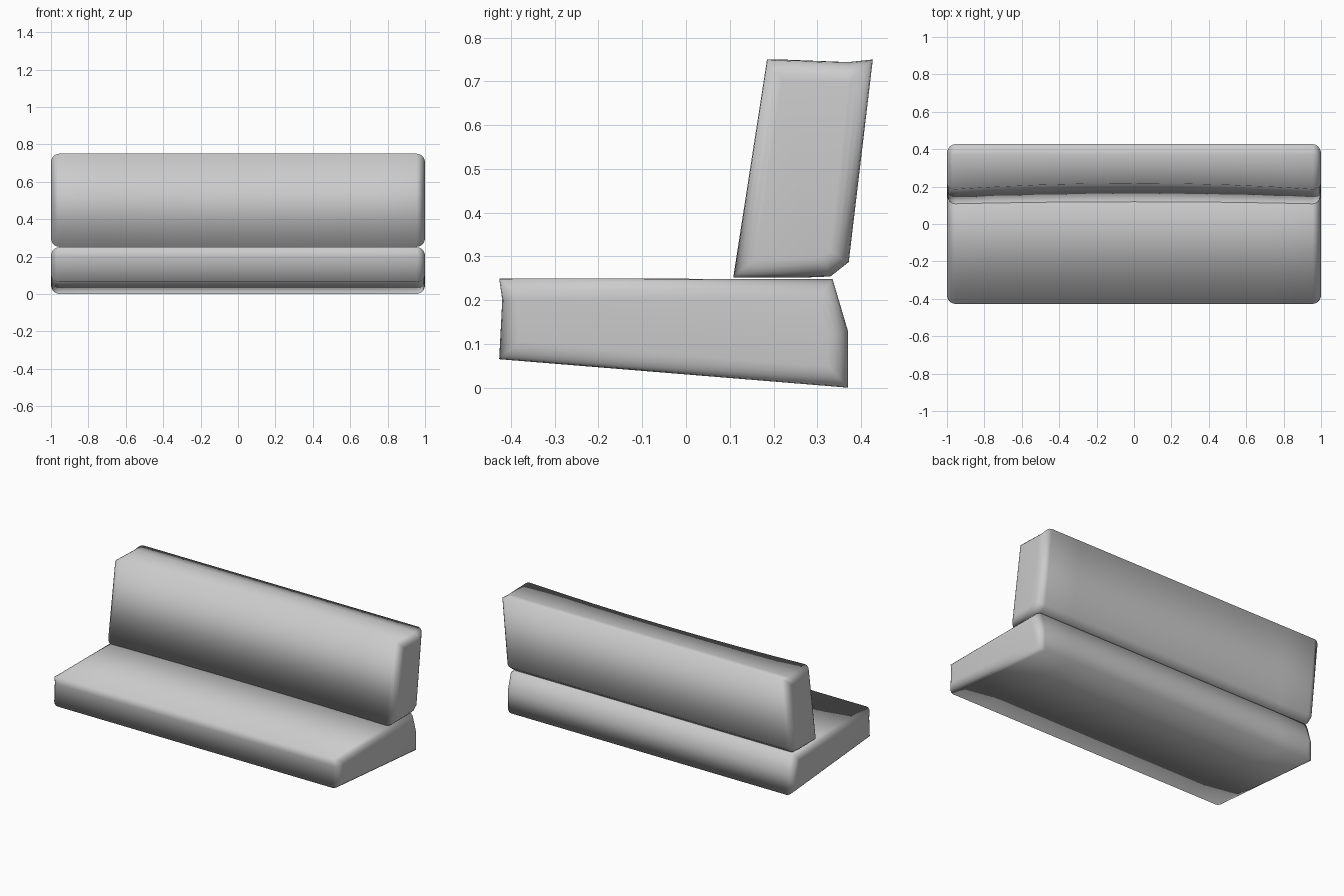
import bpy, bmesh, math
from mathutils import Vector

if "Cube" in bpy.data.objects:
    bpy.data.objects.remove(bpy.data.objects["Cube"])

R = 0.045  # rounding radius at the two ends


def inset(points, d):
    """Move every side of a counter-clockwise outline inward by d."""
    pts = [Vector(p) for p in points]
    out = []
    for i, p in enumerate(pts):
        a = (p - pts[i - 1]).normalized()
        b = (pts[(i + 1) % len(pts)] - p).normalized()
        na, nb = Vector((-a.y, a.x)), Vector((-b.y, b.x))
        out.append(p + (na + nb) * (d / (1 + na.dot(nb))))
    return out


def cushion(name, profile):
    """Loft a (y, z) profile along x, with rounded ends."""
    half = [(0, 0), (0.25, 0), (0.5, 0), (0.75, 0)]
    for i in range(6):
        t = math.radians(90 * i / 5)
        half.append((1 - R + R * math.sin(t), R * (1 - math.cos(t))))
    stations = [(-x, d) for x, d in reversed(half[1:])] + half
    bm = bmesh.new()
    rings = []
    for x, d in stations:
        rings.append([bm.verts.new((x, p.x, p.y)) for p in inset(profile(x), d)])
    for r0, r1 in zip(rings, rings[1:]):
        n = len(r0)
        for i in range(n):
            j = (i + 1) % n
            bm.faces.new((r0[i], r0[j], r1[j], r1[i]))
    bm.faces.new(rings[0])
    bm.faces.new(rings[-1])
    bmesh.ops.recalc_face_normals(bm, faces=bm.faces)
    for f in bm.faces:
        f.smooth = True
    mesh = bpy.data.meshes.new(name)
    bm.to_mesh(mesh)
    bm.free()
    obj = bpy.data.objects.new(name, mesh)
    bpy.context.collection.objects.link(obj)


# Seat: wedge with a slightly hollow front and sloping underside
def seat_profile(x):
    return [(-0.427, 0.065), (0.37, 0.0), (0.37, 0.13),
            (0.335, 0.248), (-0.427, 0.25), (-0.42, 0.2)]


# Backrest: leaning block whose front is hollowed towards the middle
def back_profile(x):
    bow = 1 - x * x
    return [(0.107 + 0.012 * bow, 0.252), (0.28, 0.252), (0.33, 0.254),
            (0.372, 0.287), (0.427, 0.75), (0.37, 0.744),
            (0.182 + 0.036 * bow, 0.75)]


cushion("seat", seat_profile)
cushion("backrest", back_profile)
